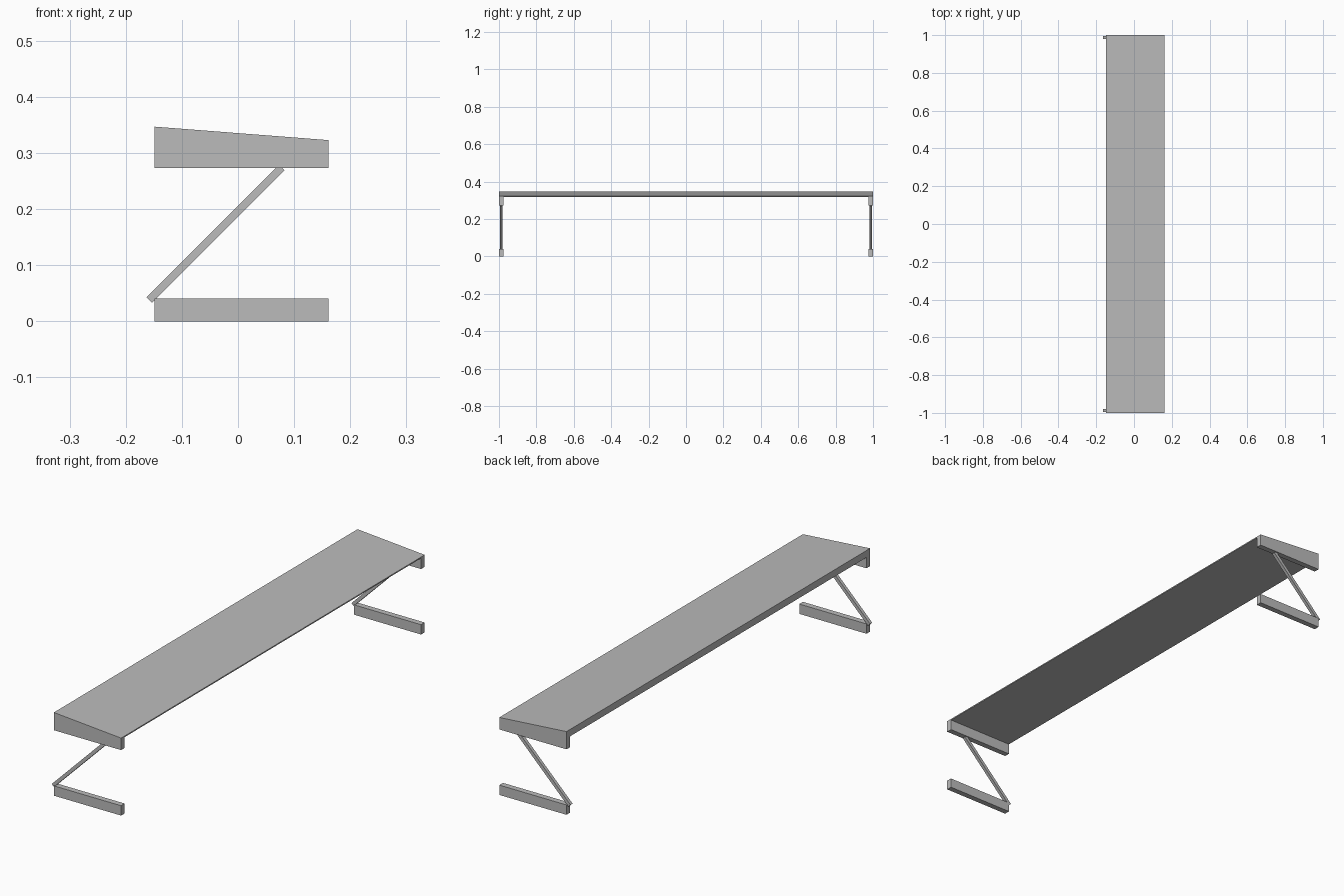
import bpy
import bmesh
from mathutils import Vector

if "Cube" in bpy.data.objects:
    bpy.data.objects.remove(bpy.data.objects["Cube"], do_unlink=True)

grey = bpy.data.materials.new("light grey")
grey.use_nodes = True
colour = (0.5, 0.5, 0.5, 1)
grey.diffuse_color = colour
grey.node_tree.nodes["Principled BSDF"].inputs["Base Color"].default_value = colour

LEFT, RIGHT = -0.149, 0.161   # x extent of shelf and rails
SEAT_BOTTOM = 0.318
RAIL_WIDTH = 0.024


def prism(name, profile, y0, y1):
    """Extrude an x-z outline along y."""
    bm = bmesh.new()
    face = bm.faces.new([bm.verts.new((x, y0, z)) for x, z in profile])
    ext = bmesh.ops.extrude_face_region(bm, geom=[face])
    moved = [v for v in ext["geom"] if isinstance(v, bmesh.types.BMVert)]
    bmesh.ops.translate(bm, verts=moved, vec=(0, y1 - y0, 0))
    bmesh.ops.recalc_face_normals(bm, faces=bm.faces)
    mesh = bpy.data.meshes.new(name)
    bm.to_mesh(mesh)
    bm.free()
    mesh.materials.append(grey)
    obj = bpy.data.objects.new(name, mesh)
    bpy.context.collection.objects.link(obj)
    return obj


def rect(z0, z1):
    return [(LEFT, z0), (RIGHT, z0), (RIGHT, z1), (LEFT, z1)]


def bar(start, end, thickness):
    """Outline of a slanted bar between two x-z points."""
    a, b = Vector(start), Vector(end)
    d = (b - a).normalized()
    n = Vector((-d.y, d.x)) * thickness / 2
    return [a - n, b - n, b + n, a + n]


# Wedge-shaped top board
prism("top_board", [(LEFT, SEAT_BOTTOM), (RIGHT, SEAT_BOTTOM),
                    (RIGHT, 0.323), (LEFT, 0.347)], -1, 1)

# End supports: upper rail, diagonal brace and foot at each end
for side, end in (("front", -1), ("back", 1)):
    inner = end * (1 - RAIL_WIDTH)
    prism(side + "_upper_rail", rect(0.273, SEAT_BOTTOM), end, inner)
    prism(side + "_foot", rect(0, 0.041), end, inner)
    prism(side + "_brace", bar((-0.158, 0.038), (0.078, 0.274), 0.014),
          end * 0.994, end * 0.980)
